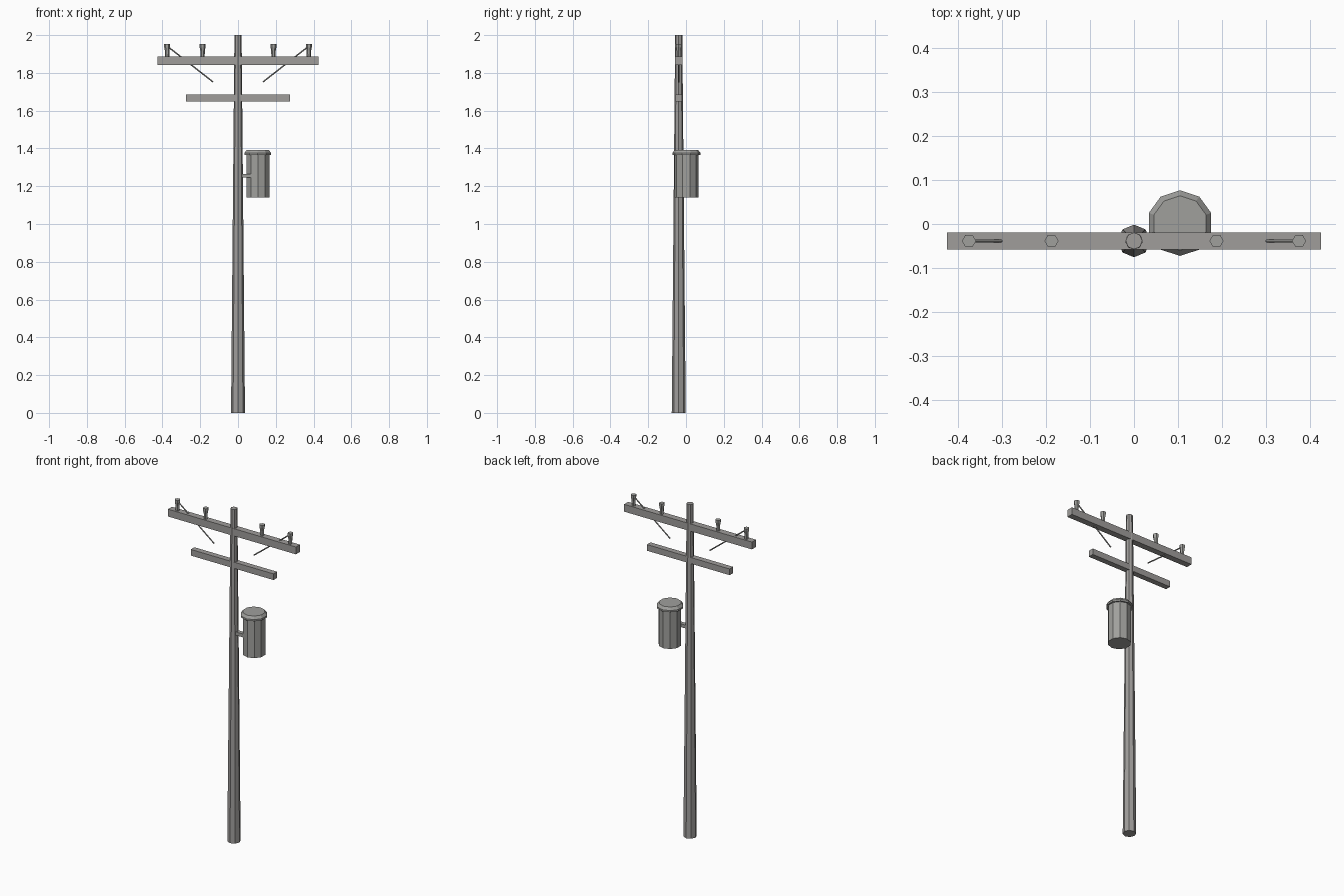
import bpy, math
from mathutils import Vector

if "Cube" in bpy.data.objects:
    bpy.data.objects.remove(bpy.data.objects["Cube"])

POLE_Y = -0.0385


def material(name, r, g, b):
    mat = bpy.data.materials.new(name)
    mat.diffuse_color = (r, g, b, 1)
    mat.use_nodes = True
    mat.node_tree.nodes["Principled BSDF"].inputs["Base Color"].default_value = mat.diffuse_color
    return mat


WOOD = material("weathered_wood", 0.35, 0.34, 0.33)
METAL = material("dull_metal", 0.35, 0.35, 0.335)


def frustum(name, x, y, profile, sides, mat, start=0.0):
    """Flat-faced turned solid from (radius, z) pairs."""
    verts, faces = [], []
    for r, z in profile:
        for i in range(sides):
            a = math.radians(start) + 2 * math.pi * i / sides
            verts.append((x + r * math.cos(a), y + r * math.sin(a), z))
    for k in range(len(profile) - 1):
        for i in range(sides):
            j = (i + 1) % sides
            faces.append((k * sides + i, k * sides + j,
                          (k + 1) * sides + j, (k + 1) * sides + i))
    faces.append(tuple(reversed(range(sides))))
    faces.append(tuple(range(len(verts) - sides, len(verts))))
    mesh = bpy.data.meshes.new(name)
    mesh.from_pydata(verts, [], faces)
    mesh.materials.append(mat)
    obj = bpy.data.objects.new(name, mesh)
    bpy.context.collection.objects.link(obj)
    return obj


def box(name, centre, size, mat):
    bpy.ops.mesh.primitive_cube_add(size=1, location=centre)
    obj = bpy.context.object
    obj.name = name
    obj.scale = size
    obj.data.materials.append(mat)
    return obj


def rod(name, a, b, radius, mat, sides=6):
    a, b = Vector(a), Vector(b)
    bpy.ops.mesh.primitive_cylinder_add(vertices=sides, radius=radius,
                                        depth=(b - a).length, location=(a + b) / 2)
    obj = bpy.context.object
    obj.name = name
    obj.rotation_euler = (b - a).to_track_quat('Z', 'Y').to_euler()
    obj.data.materials.append(mat)
    return obj


# Tapered eight-sided pole
frustum("pole", 0, POLE_Y, [(0.037, 0), (0.019, 2.0)], 8, WOOD)

# Cross arms
box("upper_crossarm", (0, POLE_Y, 1.865), (0.85, 0.038, 0.044), WOOD)
box("lower_crossarm", (0, POLE_Y, 1.666), (0.55, 0.034, 0.037), WOOD)

# Insulators and diagonal braces on both sides
for side, label in ((-1, "left"), (1, "right")):
    for x, place in ((0.1875, "inner"), (0.375, "outer")):
        frustum(f"insulator_{place}_{label}", side * x, POLE_Y,
                [(0.011, 1.885), (0.012, 1.918), (0.016, 1.938), (0.016, 1.952)],
                6, METAL)
    rod(f"brace_{label}", (side * 0.375, POLE_Y, 1.942),
        (side * 0.132, POLE_Y, 1.752), 0.0037, METAL)

# Transformer can, lid and bracket
frustum("transformer_can", 0.1055, 0.002, [(0.064, 1.14), (0.064, 1.372)], 10, METAL, 90)
frustum("transformer_lid", 0.1045, 0.002,
        [(0.0745, 1.366), (0.0745, 1.376), (0.062, 1.392)], 10, METAL, 90)
box("transformer_bracket", (0.045, POLE_Y, 1.256), (0.09, 0.025, 0.02), METAL)
